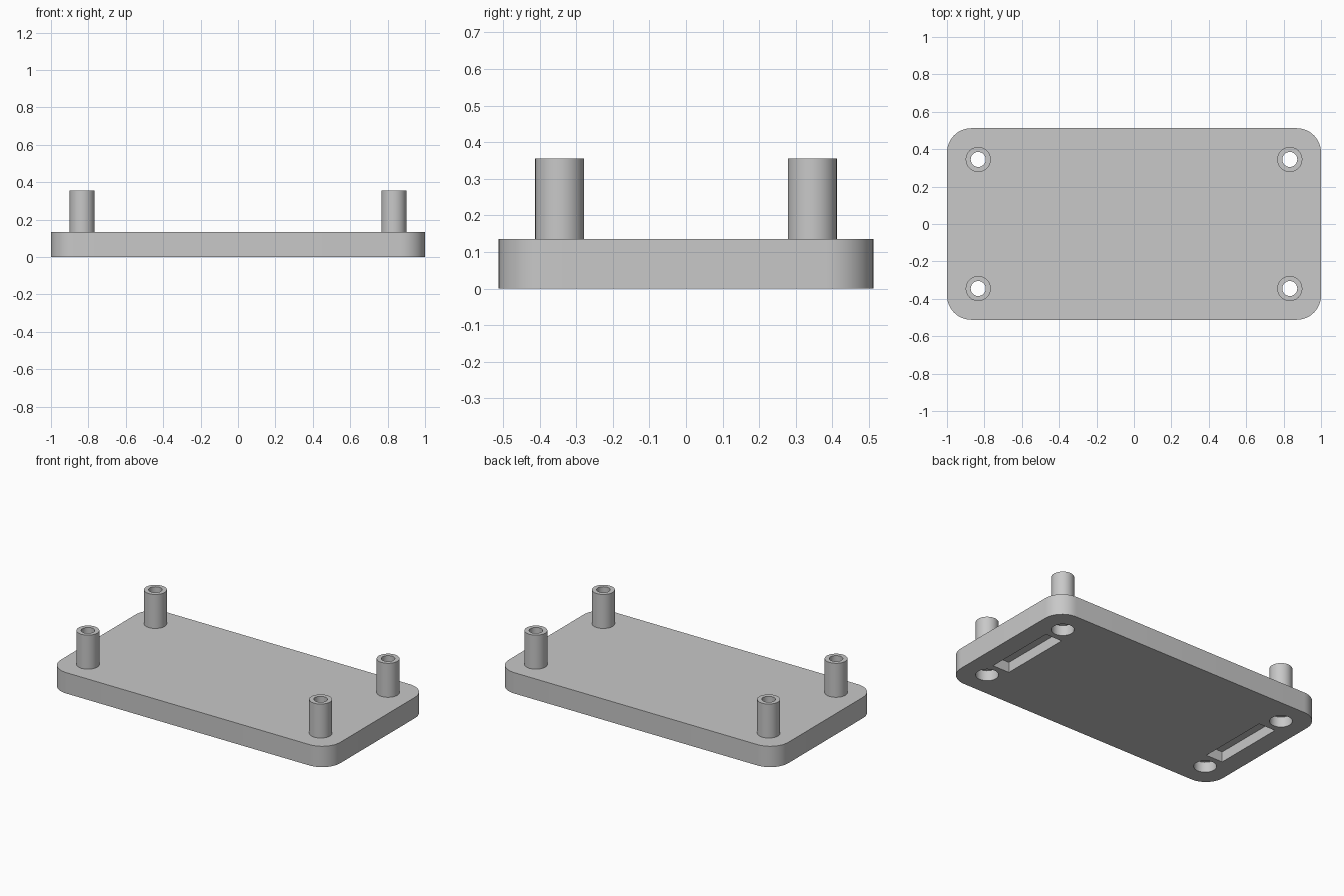
import bpy, bmesh
from math import cos, sin, pi, radians

if "Cube" in bpy.data.objects:
    bpy.data.objects.remove(bpy.data.objects["Cube"], do_unlink=True)

# Main dimensions
HALF_X, HALF_Y, CORNER = 1.0, 0.512, 0.13
PLATE_TOP, POST_TOP, RECESS = 0.135, 0.355, 0.067
POST_X, POST_Y, POST_R, BORE_R = 0.833, 0.345, 0.067, 0.04
SLOT_X, SLOT_W, SLOT_L = 0.815, 0.12, 0.48

grey = bpy.data.materials.new("light grey")
grey.use_nodes = True
colour = (0.58, 0.58, 0.58, 1)
grey.diffuse_color = colour
grey.node_tree.nodes["Principled BSDF"].inputs["Base Color"].default_value = colour


def prism(name, outline, z0, z1):
    """Extrude a flat outline from z0 to z1."""
    mesh = bpy.data.meshes.new(name)
    bm = bmesh.new()
    base = bm.faces.new([bm.verts.new((x, y, z0)) for x, y in outline])
    top = bmesh.ops.extrude_face_region(bm, geom=[base])["geom"]
    verts = [v for v in top if isinstance(v, bmesh.types.BMVert)]
    bmesh.ops.translate(bm, verts=verts, vec=(0, 0, z1 - z0))
    bmesh.ops.recalc_face_normals(bm, faces=bm.faces)
    bm.to_mesh(mesh)
    bm.free()
    mesh.materials.append(grey)
    obj = bpy.data.objects.new(name, mesh)
    bpy.context.collection.objects.link(obj)
    return obj


def arc(x, y, radius, start, sweep, steps):
    return [(x + radius * cos(start + sweep * i / steps),
             y + radius * sin(start + sweep * i / steps)) for i in range(steps + 1)]


def circle(x, y, radius):
    return arc(x, y, radius, 0, 2 * pi, 48)[:-1]


def combine(target, tool, operation):
    """Apply a boolean and discard the tool object."""
    tool.hide_render = True
    mod = target.modifiers.new(operation.lower(), 'BOOLEAN')
    mod.operation, mod.solver, mod.object = operation, 'EXACT', tool
    bpy.ops.object.select_all(action='DESELECT')
    target.select_set(True)
    bpy.context.view_layer.objects.active = target
    bpy.ops.object.modifier_apply(modifier=mod.name)
    bpy.data.objects.remove(tool, do_unlink=True)


# Rounded base plate
outline = []
for i, (sx, sy) in enumerate([(1, 1), (-1, 1), (-1, -1), (1, -1)]):
    outline += arc(sx * (HALF_X - CORNER), sy * (HALF_Y - CORNER),
                   CORNER, i * pi / 2, pi / 2, 12)
plate = prism("mounting_plate", outline, 0, PLATE_TOP)

# Hollow posts with counterbored holes underneath
for sx in (-1, 1):
    for sy in (-1, 1):
        x, y = sx * POST_X, sy * POST_Y
        combine(plate, prism("post", circle(x, y, POST_R), 0.1, POST_TOP), 'UNION')
        combine(plate, prism("bore", circle(x, y, BORE_R), -0.1, 0.5), 'DIFFERENCE')
        combine(plate, prism("counterbore", circle(x, y, POST_R), -0.1, RECESS), 'DIFFERENCE')

# Shallow slots in the underside
for sx in (-1, 1):
    slot = [(sx * SLOT_X + a * SLOT_W / 2, b * SLOT_L / 2)
            for a, b in [(-1, -1), (1, -1), (1, 1), (-1, 1)]]
    combine(plate, prism("slot", slot, -0.1, RECESS), 'DIFFERENCE')

bpy.ops.object.shade_smooth_by_angle(angle=radians(30))
